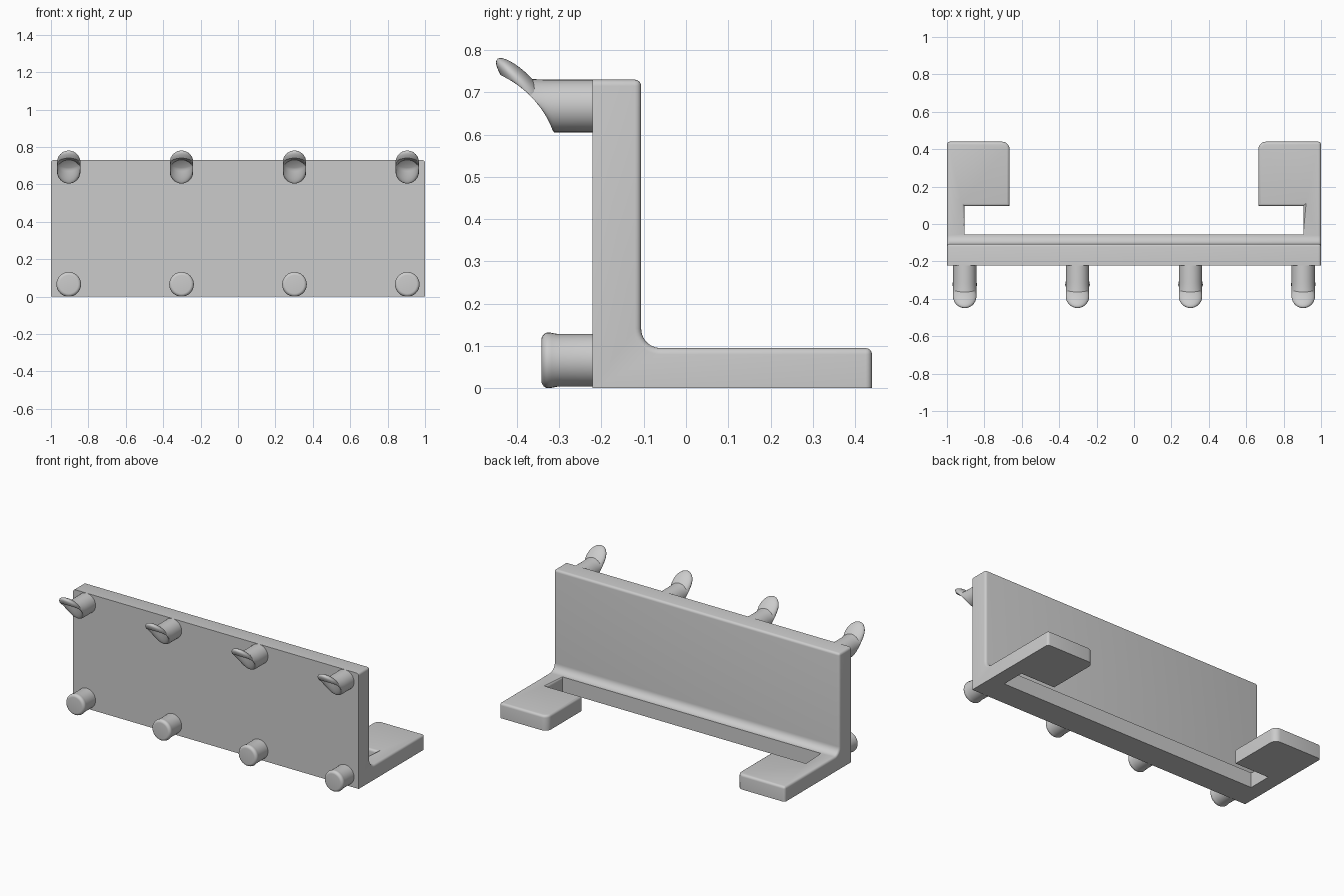
import bpy, bmesh, math
from mathutils import Vector

cube = bpy.data.objects.get("Cube")
if cube:
    bpy.data.objects.remove(cube, do_unlink=True)

grey = bpy.data.materials.new("plain grey")
grey.use_nodes = True
tone = (0.6, 0.6, 0.6, 1)
grey.diffuse_color = tone
grey.node_tree.nodes["Principled BSDF"].inputs["Base Color"].default_value = tone

BACK, FRONT, TOP, FLOOR, DEPTH = -0.106, -0.221, 0.73, 0.095, 0.44


def make_object(name, bm):
    bmesh.ops.recalc_face_normals(bm, faces=bm.faces)
    mesh = bpy.data.meshes.new(name)
    bm.to_mesh(mesh)
    bm.free()
    mesh.materials.append(grey)
    ob = bpy.data.objects.new(name, mesh)
    bpy.context.collection.objects.link(ob)
    return ob


def smooth(ob, angle=35):
    bpy.ops.object.select_all(action='DESELECT')
    ob.select_set(True)
    bpy.context.view_layer.objects.active = ob
    bpy.ops.object.shade_smooth_by_angle(angle=math.radians(angle))


def prism(points, offset):
    bm = bmesh.new()
    face = bm.faces.new([bm.verts.new(p) for p in points])
    new = bmesh.ops.extrude_face_region(bm, geom=[face])["geom"]
    bmesh.ops.translate(bm, vec=offset,
                        verts=[v for v in new if isinstance(v, bmesh.types.BMVert)])
    return bm


# L-shaped bracket with a filleted inner corner
r = 0.046
fillet = [(BACK + r - r * math.cos(a), FLOOR + r - r * math.sin(a))
          for a in (math.pi / 2 * (1 - i / 10) for i in range(11))]
side = [(FRONT, 0), (DEPTH, 0), (DEPTH, FLOOR)] + fillet + [(BACK, TOP), (FRONT, TOP)]
bracket = make_object("bracket", prism([(-1, y, z) for y, z in side], (2, 0, 0)))

# Opening that leaves two arms ending in inward-facing pads
arm, pad, ledge, step = 0.905, 0.665, -0.055, 0.095
half = [(arm, ledge), (arm, step), (pad, step), (pad, 0.6)]
outline = half + [(-x, y) for x, y in reversed(half)]
cutter = make_object("opening_cutter", prism([(x, y, -0.2) for x, y in outline], (0, 0, 0.5)))
cutter.hide_render = True
mod = bracket.modifiers.new("opening", 'BOOLEAN')
mod.object, mod.operation, mod.solver = cutter, 'DIFFERENCE', 'EXACT'
dg = bpy.context.evaluated_depsgraph_get()
cut_mesh = bpy.data.meshes.new_from_object(bracket.evaluated_get(dg))
bracket.modifiers.clear()
bracket.data = cut_mesh
bpy.data.objects.remove(cutter, do_unlink=True)


# Round the pad corners, then the rear and upper edges
def near(a, b):
    return abs(a - b) < 0.002


def round_edges(bm, rule, size, steps):
    edges = [e for e in bm.edges if len(e.link_faces) == 2
             and e.calc_face_angle(0) > 0.9 and rule(*[v.co for v in e.verts])]
    bmesh.ops.bevel(bm, geom=edges, offset=size, segments=steps, profile=0.5,
                    affect='EDGES', clamp_overlap=False)


def pad_corner(a, b):
    return all(near(abs(p.x), pad) and near(p.y, DEPTH) for p in (a, b))


def soft_edge(a, b):
    on_front = near(a.y, FRONT) and near(b.y, FRONT)
    on_base = near(a.z, 0) and near(b.z, 0)
    on_ledge = near(a.y, ledge) and near(b.y, ledge)
    upright = abs(a.z - b.z) > 0.05 and abs(a.x) < 0.99
    return not (on_front or on_base or on_ledge or upright)


bm = bmesh.new()
bm.from_mesh(bracket.data)
bmesh.ops.remove_doubles(bm, verts=bm.verts, dist=0.0001)
round_edges(bm, pad_corner, 0.04, 6)
round_edges(bm, soft_edge, 0.015, 4)
bm.to_mesh(bracket.data)
bm.free()
smooth(bracket)


def tube(name, x, rings, sides=32):
    """Skin circles given as (y, z, tilt, radius) and cap both ends."""
    bm = bmesh.new()
    loops = []
    for y, z, tilt, rad in rings:
        up = Vector((0, math.sin(tilt), math.cos(tilt)))
        loops.append([bm.verts.new(Vector((x, y, z)) + rad * (
            math.cos(t) * Vector((1, 0, 0)) + math.sin(t) * up))
            for t in (math.tau * i / sides for i in range(sides))])
    for a, b in zip(loops, loops[1:]):
        for i in range(sides):
            j = (i + 1) % sides
            bm.faces.new((a[i], a[j], b[j], b[i]))
    bm.faces.new(loops[0])
    bm.faces.new(loops[-1])
    ob = make_object(name, bm)
    smooth(ob)


# Upturned hook: straight shank, elbow and domed tip
R, rad, bend_y, bend_z = 0.083, 0.0625, -0.31, 0.7505
hook = [(-0.2, bend_z - R, 0, rad)]
for i in range(13):
    a = math.radians(62) * i / 12
    hook.append((bend_y - R * math.sin(a), bend_z - R * math.cos(a), -a, rad))
tip_y, tip_z = hook[-1][:2]
for i in range(10):
    b = math.radians(88) * i / 9
    d = 0.008 + rad * math.sin(b)
    hook.append((tip_y - d * math.cos(a), tip_z + d * math.sin(a), -a, rad * math.cos(b)))

# Straight peg with a slightly flared, rounded end
peg = [(-0.2, 0.066, 0, 0.0625), (-0.305, 0.066, 0, 0.0625), (-0.318, 0.066, 0, 0.065)]
for i in range(7):
    b = math.pi / 2 * i / 6
    peg.append((-0.325 - 0.017 * math.sin(b), 0.066, 0, 0.049 + 0.017 * math.cos(b)))

for n, x in enumerate((-0.905, -0.302, 0.302, 0.905), 1):
    tube(f"hook_{n}", x, hook)
    tube(f"peg_{n}", x, peg)
